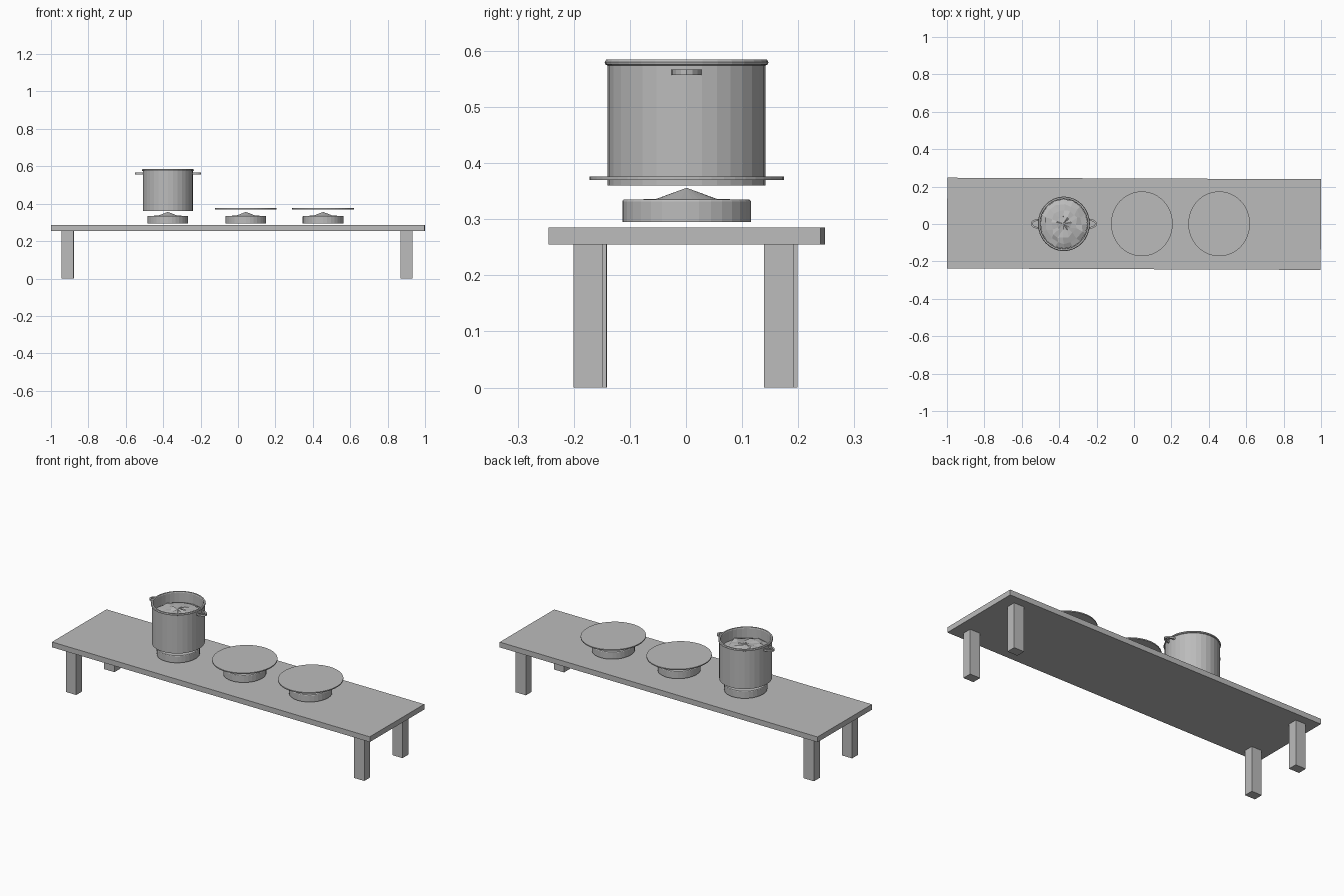
import bpy, bmesh, math, random
from mathutils import Vector, Matrix

if "Cube" in bpy.data.objects:
    bpy.data.objects.remove(bpy.data.objects["Cube"], do_unlink=True)

grey = bpy.data.materials.new("plain grey")
grey.use_nodes = True
grey.diffuse_color = (0.5, 0.5, 0.5, 1)
grey.node_tree.nodes["Principled BSDF"].inputs["Base Color"].default_value = (0.5, 0.5, 0.5, 1)

STRETCH = 1.05   # round parts are slightly longer in depth
TILT = -0.004    # table is turned very slightly


def finish(name, bm, location=(0, 0, 0), turn=0):
    bmesh.ops.recalc_face_normals(bm, faces=bm.faces)
    mesh = bpy.data.meshes.new(name)
    bm.to_mesh(mesh)
    bm.free()
    mesh.materials.append(grey)
    obj = bpy.data.objects.new(name, mesh)
    obj.location = location
    obj.rotation_euler.z = turn
    bpy.context.collection.objects.link(obj)
    return obj


def box(name, centre, size):
    bm = bmesh.new()
    bmesh.ops.create_cube(bm, size=1)
    bmesh.ops.scale(bm, vec=size, verts=bm.verts)
    bmesh.ops.translate(bm, vec=centre, verts=bm.verts)
    return finish(name, bm, turn=TILT)


def lathe(name, profile, x, sides=32):
    """Revolve (radius, height) points about the vertical axis at x."""
    bm = bmesh.new()
    verts = [bm.verts.new((r, 0, z)) for r, z in profile]
    edges = [bm.edges.new(pair) for pair in zip(verts, verts[1:])]
    bmesh.ops.spin(bm, geom=verts + edges, cent=(0, 0, 0), axis=(0, 0, 1),
                   angle=math.tau, steps=sides, use_duplicate=False)
    bmesh.ops.remove_doubles(bm, verts=bm.verts, dist=0.0002)
    bmesh.ops.scale(bm, vec=(1, STRETCH, 1), verts=bm.verts)
    return finish(name, bm, (x, 0.001, 0))


# Table
box("table_top", (0, 0.001, 0.27), (1.998, 0.485, 0.03))
for side, x in (("right", -0.91), ("left", 0.901)):
    for end, y in (("front", -0.171), ("back", 0.169)):
        box(f"{end}_{side}_leg", (x, y, 0.128), (0.064, 0.052, 0.256))

# Burners with a conical centre
BURNERS = (("right", -0.375), ("middle", 0.042), ("left", 0.455))
for label, x in BURNERS:
    lathe(f"{label}_burner", [(0, 0.295), (0.109, 0.295), (0.109, 0.332),
                              (0.107, 0.335), (0.052, 0.336), (0, 0.356)], x)

# Flat round plates above two burners
for label, x in BURNERS[1:]:
    lathe(f"{label}_plate", [(0, 0.37), (0.165, 0.37), (0.165, 0.376), (0, 0.376)], x, 48)

# Cooking pot with a rolled rim
POT_X = BURNERS[0][1]
lathe("pot", [(0, 0.36), (0.134, 0.36), (0.134, 0.574), (0.138, 0.576),
              (0.139, 0.58), (0.136, 0.585), (0.128, 0.585), (0.126, 0.58),
              (0.126, 0.37), (0, 0.37)], POT_X)


# Loop handles at both sides of the pot
def handle(name, direction):
    bm = bmesh.new()
    rings = []
    for i in range(9):
        a = math.pi * (i / 8 - 0.5)
        ring = []
        for rx, ry, z in ((0.045, 0.027, 0.557), (0.045, 0.027, 0.567),
                          (0.035, 0.017, 0.567), (0.035, 0.017, 0.557)):
            ring.append(bm.verts.new((direction * (0.132 + rx * math.cos(a)),
                                      ry * math.sin(a), z)))
        rings.append(ring)
    for a, b in zip(rings, rings[1:]):
        for k in range(4):
            j = (k + 1) % 4
            bm.faces.new((a[k], a[j], b[j], b[k]))
    bm.faces.new(rings[0])
    bm.faces.new(rings[-1])
    finish(name, bm, (POT_X, 0.001, 0))


handle("right_handle", -1)
handle("left_handle", 1)

# Lumpy food filling the pot
random.seed(4)
food = lathe("pot_filling", [(0.126, 0.525), (0.1, 0.537), (0.07, 0.543),
                             (0.035, 0.547), (0, 0.55)], POT_X, 16)
for v in food.data.vertices:
    if v.co.xy.length < 0.12:
        v.co += Vector((random.uniform(-0.008, 0.008), random.uniform(-0.008, 0.008),
                        random.uniform(-0.006, 0.006)))
